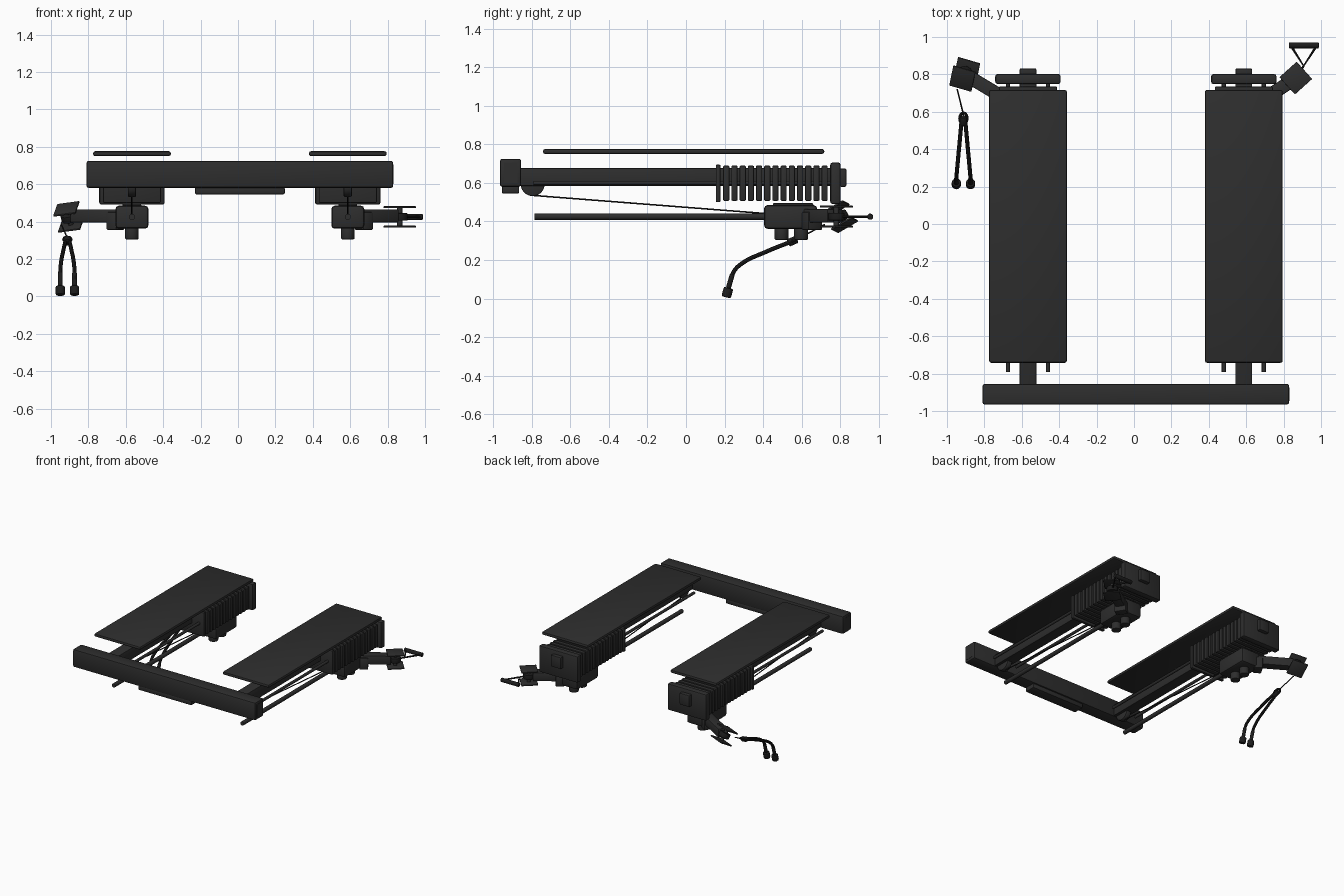
import bpy, bmesh, math
from mathutils import Vector, Matrix

if "Cube" in bpy.data.objects:
    bpy.data.objects.remove(bpy.data.objects["Cube"], do_unlink=True)


def material(name, v):
    m = bpy.data.materials.new(name)
    m.use_nodes = True
    m.diffuse_color = (v, v, v, 1)
    b = m.node_tree.nodes["Principled BSDF"]
    b.inputs["Base Color"].default_value = (v, v, v, 1)
    b.inputs["Roughness"].default_value = 0.6
    return m


CHARCOAL = material("charcoal", 0.027)
BLACK = material("rubber black", 0.012)
made = []


def finish(name, bm, mat):
    me = bpy.data.meshes.new(name)
    bm.to_mesh(me)
    bm.free()
    me.materials.append(mat)
    ob = bpy.data.objects.new(name, me)
    bpy.context.collection.objects.link(ob)
    made.append(ob)
    return ob


def box(name, lo, hi, bevel=0.008, mat=CHARCOAL, frame=Matrix()):
    """Rounded box between two corners, optionally moved by a frame."""
    lo, hi = Vector(lo), Vector(hi)
    bm = bmesh.new()
    bmesh.ops.create_cube(bm, size=1)
    for v in bm.verts:
        v.co = Vector([c * s for c, s in zip(v.co, hi - lo)]) + (lo + hi) / 2
    if bevel:
        bmesh.ops.bevel(bm, geom=bm.edges[:], offset=bevel, segments=2,
                        profile=0.5, affect='EDGES')
    bmesh.ops.transform(bm, matrix=frame, verts=bm.verts)
    return finish(name, bm, mat)


def rod(name, a, b, r, mat=CHARCOAL, bevel=0.0, sides=20):
    """Cylinder from point a to point b."""
    a, b = Vector(a), Vector(b)
    d = b - a
    bm = bmesh.new()
    bmesh.ops.create_cone(bm, cap_ends=True, segments=sides, radius1=r,
                          radius2=r, depth=d.length)
    if bevel:
        rims = [e for e in bm.edges if abs(e.verts[0].co.z - e.verts[1].co.z) < 1e-6]
        bmesh.ops.bevel(bm, geom=rims, offset=bevel, segments=2,
                        profile=0.5, affect='EDGES')
    m = Matrix.Translation((a + b) / 2) @ d.to_track_quat('Z', 'Y').to_matrix().to_4x4()
    bmesh.ops.transform(bm, matrix=m, verts=bm.verts)
    return finish(name, bm, mat)


def tube(name, pts, r, mat=BLACK, smooth=True, cyclic=False):
    """Round tube along a path, converted to a mesh."""
    cu = bpy.data.curves.new(name, 'CURVE')
    cu.dimensions = '3D'
    cu.bevel_depth, cu.bevel_resolution, cu.use_fill_caps = r, 2, True
    if smooth:
        sp = cu.splines.new('BEZIER')
        sp.bezier_points.add(len(pts) - 1)
        for p, co in zip(sp.bezier_points, pts):
            p.co = co
            p.handle_left_type = p.handle_right_type = 'AUTO'
        sp.resolution_u = 8
    else:
        sp = cu.splines.new('POLY')
        sp.points.add(len(pts) - 1)
        for p, co in zip(sp.points, pts):
            p.co = (*co, 1)
    sp.use_cyclic_u = cyclic
    tmp = bpy.data.objects.new(name + " path", cu)
    bpy.context.collection.objects.link(tmp)
    bpy.context.view_layer.update()
    bm = bmesh.new()
    bm.from_mesh(tmp.to_mesh())
    tmp.to_mesh_clear()
    bpy.data.objects.remove(tmp, do_unlink=True)
    return finish(name, bm, mat)


# Front cross bar with its mounting plate
box("cross_bar", (-0.81, -0.965, 0.58), (0.83, -0.855, 0.725), 0.012)
box("cross_bar_plate", (-0.23, -0.955, 0.545), (0.25, -0.865, 0.585), 0.008)
for x0, side in ((-0.811, "right"), (0.829, "left")):
    box(side + "_bar_cap", (x0, -0.945, 0.6), (x0 + 0.003, -0.875, 0.705), 0)


def pulley_head(prefix, centre, frame, spread):
    """Two square side plates with a wheel between them."""
    f = Matrix.Translation(centre) @ frame
    for s, part in ((1, "upper"), (-1, "lower")):
        z = s * spread
        box(f"{prefix}_{part}_head_plate", (-0.062, -0.062, z - 0.005),
            (0.062, 0.062, z + 0.005), 0.003, CHARCOAL, f)
    rod(prefix + "_head_wheel", f @ Vector((0, 0, -0.02)), f @ Vector((0, 0, 0.02)),
        0.042, BLACK, 0.005)
    rod(prefix + "_head_axle", f @ Vector((0, 0, -spread)), f @ Vector((0, 0, spread)),
        0.014)


def station(side, x, head):
    # Long cover board
    box(side + "_cover_board", (x - 0.208, -0.742, 0.75), (x + 0.208, 0.717, 0.776), 0.011)
    # Rail and guide rods
    box(side + "_rail", (x - 0.045, -0.87, 0.585), (x + 0.045, 0.76, 0.677), 0.004)
    for s in (-1, 1):
        rod(f"{side}_guide_rod_{s}", (x + s * 0.107, -0.79, 0.6),
            (x + s * 0.107, 0.76, 0.6), 0.011)
    # Weight stack
    box(side + "_first_weight", (x - 0.155, 0.155, 0.5), (x + 0.155, 0.179, 0.695), 0.006)
    for i in range(13):
        y = 0.193 + i * 0.0425
        box(f"{side}_weight_{i + 1}", (x - 0.155, y, 0.507),
            (x + 0.155, y + 0.032, 0.69), 0.006)
    # End housing and knob
    box(side + "_end_housing", (x - 0.175, 0.748, 0.49), (x + 0.175, 0.802, 0.706), 0.013)
    box(side + "_end_block", (x - 0.045, 0.795, 0.58), (x + 0.045, 0.832, 0.675), 0.008)
    # Pulley under the front of the rail, with its cable
    rod(side + "_rail_pulley", (x - 0.022, -0.795, 0.594), (x + 0.022, -0.795, 0.594),
        0.062, CHARCOAL, 0.006, 32)
    rod(side + "_drive_cable", (x, -0.79, 0.535), (x, 0.43, 0.44), 0.004, BLACK, 0, 8)
    # Carriage on its tube
    rod(side + "_carriage_tube", (x, -0.785, 0.425), (x, 0.67, 0.425), 0.016)
    box(side + "_carriage", (x - 0.088, 0.405, 0.362), (x + 0.088, 0.68, 0.485), 0.018)
    box(side + "_carriage_top", (x - 0.05, 0.45, 0.475), (x + 0.05, 0.66, 0.495), 0.006)
    for i, y in enumerate((0.495, 0.597)):
        rod(f"{side}_lock_knob_{i}", (x, y, 0.305), (x, y, 0.37), 0.036, CHARCOAL, 0.006)
    # Swing arm
    a = Vector((x, 0.597, 0.43))
    d = Vector((head[0], head[1], 0.43)) - a
    f = Matrix.Translation(a) @ Matrix.Rotation(math.atan2(d.y, d.x), 4, 'Z')
    n = d.length
    box(side + "_swing_arm", (0, -0.036, -0.035), (n - 0.03, 0.036, 0.035), 0.006,
        CHARCOAL, f)
    box(side + "_arm_clamp", (0.07, -0.045, -0.075), (0.135, 0.045, 0.02), 0.008,
        CHARCOAL, f)
    return Matrix.Rotation(math.atan2(d.y, d.x), 4, 'Z')


RX, LX = -0.567, 0.587
right_head, left_head = Vector((-0.905, 0.80, 0.425)), Vector((0.865, 0.78, 0.425))
station("right", RX, right_head)
left_turn = station("left", LX, left_head)

# Pulley heads: the right one leans toward the hanging rope
pulley_head("left", left_head, Matrix.Rotation(math.radians(42), 4, 'Z'), 0.052)
lean = Vector((-0.25, -0.45, 0.86)).to_track_quat('Z', 'Y').to_matrix().to_4x4()
pulley_head("right", right_head, lean @ Matrix.Rotation(math.radians(15), 4, 'Z'), 0.05)

# Triangular pull handle on the left head
apex = Vector((0.907, 0.845, 0.425))
rod("handle_cable", left_head, apex, 0.006, BLACK, 0, 10)
tube("handle_strap", [(0.838, 0.955, 0.425), apex, (0.978, 0.955, 0.425)], 0.007,
     BLACK, False)
rod("handle_grip", (0.828, 0.955, 0.425), (0.988, 0.955, 0.425), 0.016, BLACK, 0.004)

# Hanging rope with two ends on the right head
tube("rope_cable", [(-0.945, 0.72, 0.385), (-0.912, 0.585, 0.312)], 0.004, BLACK, False)
ring = [(-0.912 + 0.02 * math.cos(t), 0.565 + 0.03 * math.sin(t), 0.305 + 0.012 * math.sin(t))
        for t in [k * math.pi / 6 for k in range(12)]]
tube("rope_ring", ring, 0.008, BLACK, False, True)
rod("rope_collar", (-0.912, 0.575, 0.308), (-0.912, 0.53, 0.288), 0.02, BLACK, 0.004)
for s, part in ((-1, "right"), (1, "left")):
    c = -0.912
    tube(part + "_rope_strand",
         [(c + s * 0.010, 0.55, 0.297), (c + s * 0.022, 0.42, 0.245),
          (c + s * 0.035, 0.28, 0.175), (c + s * 0.038, 0.245, 0.135),
          (c + s * 0.038, 0.217, 0.045)], 0.011)
    rod(part + "_rope_sleeve", (c + s * 0.038, 0.24, 0.125), (c + s * 0.038, 0.22, 0.055),
        0.013, BLACK, 0.003)
    rod(part + "_rope_stopper", (c + s * 0.038, 0.221, 0.055), (c + s * 0.038, 0.208, 0.007),
        0.025, BLACK, 0.007)

# Smooth shading with sharp edges kept
bpy.ops.object.select_all(action='DESELECT')
for ob in made:
    ob.select_set(True)
bpy.context.view_layer.objects.active = made[0]
bpy.ops.object.shade_smooth_by_angle(angle=math.radians(35))
